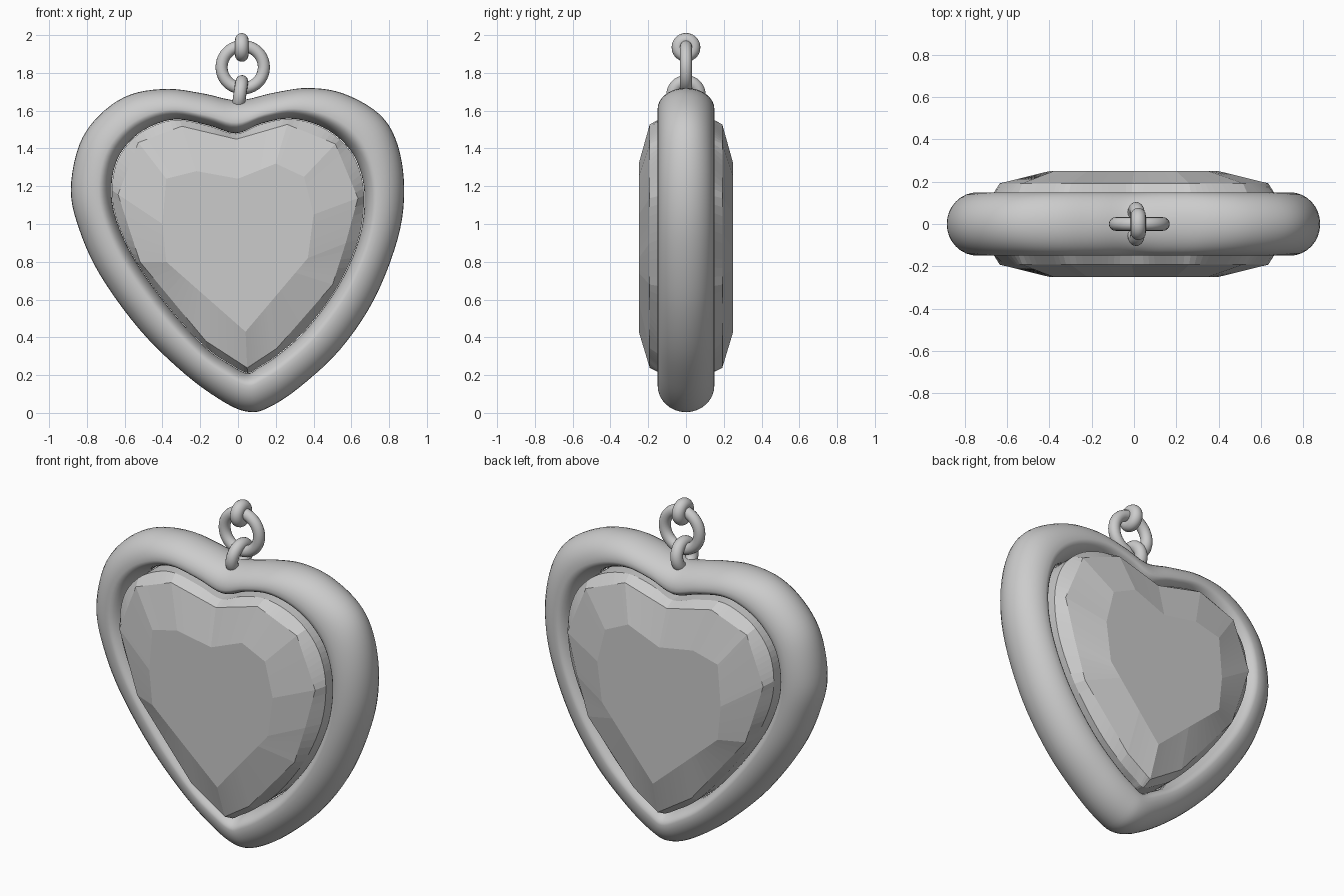
import bpy, bmesh, math
from mathutils import Vector

cube = bpy.data.objects.get("Cube")
if cube:
    bpy.data.objects.remove(cube)

grey = bpy.data.materials.new("plain_grey")
grey.use_nodes = True
grey.diffuse_color = (0.6, 0.6, 0.6, 1)
grey.node_tree.nodes["Principled BSDF"].inputs["Base Color"].default_value = (0.6, 0.6, 0.6, 1)

# Heart outlines in (x, z), counter-clockwise from the tip: outer rim and gem opening
OUTER = [(.06, .005), (.165, .03), (.325, .135), (.54, .335), (.72, .6), (.845, .92),
         (.88, 1.18), (.845, 1.42), (.75, 1.58), (.56, 1.69), (.37, 1.72), (.19, 1.695),
         (0, 1.655), (-.18, 1.69), (-.37, 1.715), (-.57, 1.685), (-.73, 1.58), (-.84, 1.42),
         (-.885, 1.18), (-.84, .97), (-.73, .73), (-.52, .44), (-.28, .205), (-.07, .055)]
INNER = [(.05, .21), (.11, .24), (.21, .305), (.36, .44), (.53, .67), (.64, .92),
         (.67, 1.15), (.63, 1.33), (.54, 1.45), (.42, 1.525), (.27, 1.558), (.12, 1.53),
         (-.01, 1.48), (-.15, 1.52), (-.31, 1.553), (-.43, 1.53), (-.55, 1.46), (-.64, 1.34),
         (-.67, 1.18), (-.64, 1.01), (-.54, .8), (-.36, .55), (-.17, .345), (-.04, .255)]
# Corners of the flat gem table, keyed by outline point
TABLE = {0: (.04, .43), 5: (.37, .82), 6: (.4, 1.05), 8: (.35, 1.25), 10: (.2, 1.32),
         12: (0, 1.24), 14: (-.22, 1.28), 16: (-.38, 1.24), 18: (-.4, 1), 20: (-.38, .8)}
STEPS = 5


def smooth_loop(points):
    """Closed Catmull-Rom curve through the points."""
    p = [Vector(q) for q in points]
    n, out = len(p), []
    for i in range(n):
        a, b, c, d = (p[(i + k) % n] for k in (-1, 0, 1, 2))
        for s in range(STEPS):
            t = s / STEPS
            out.append(b + (c - a) * t / 2 + (2 * a - 5 * b + 4 * c - d) * t * t / 2
                       + (3 * b - a - 3 * c + d) * t ** 3 / 2)
    return out


def straight_loop(corners):
    """Closed polygon through keyed corners, sampled like smooth_loop."""
    keys = sorted(corners)
    out = []
    for a, b in zip(keys, keys[1:] + [len(INNER)]):
        p, q = Vector(corners[a]), Vector(corners[b % len(INNER)])
        count = (b - a) * STEPS
        out += [p.lerp(q, s / count) for s in range(count)]
    return out


def loft(name, rings, closed):
    """Skin a list of (loop, y) rings, joining ends or capping them."""
    bm = bmesh.new()
    rows = [[bm.verts.new((p.x, y, p.y)) for p in loop] for loop, y in rings]
    pairs = list(zip(rows, rows[1:]))
    if closed:
        pairs.append((rows[-1], rows[0]))
    else:
        bm.faces.new(rows[0])
        bm.faces.new(rows[-1])
    for a, b in pairs:
        for i in range(len(a)):
            j = (i + 1) % len(a)
            bm.faces.new((a[i], a[j], b[j], b[i]))
    bmesh.ops.recalc_face_normals(bm, faces=bm.faces)
    mesh = bpy.data.meshes.new(name)
    bm.to_mesh(mesh)
    bm.free()
    mesh.materials.append(grey)
    obj = bpy.data.objects.new(name, mesh)
    bpy.context.collection.objects.link(obj)
    return obj


def blend(a, b, t):
    return [p.lerp(q, t) for p, q in zip(a, b)]


# Frame: broad round outside, tighter rounding into the opening
outer, inner = smooth_loop(OUTER), smooth_loop(INNER)
section = []
for k in range(32):
    a = math.tau * k / 32
    reach = 0.68 if math.cos(a) < 0 else 0.32
    section.append((blend(outer, inner, 0.68 + reach * math.cos(a)), 0.15 * math.sin(a)))
frame = loft("heart_frame", section, True)
frame.data.shade_smooth()

# Gem: smooth girdle, bevelled crown facets and a flat table on both sides
table = straight_loop(TABLE)
facet_line = straight_loop({i: INNER[i] for i in range(0, len(INNER), 2)})
girdle = blend(inner, table, 0.01)
crown = blend(facet_line, table, 0.13)
loft("heart_gem", [(table, -.25), (crown, -.192), (girdle, -.14),
                   (girdle, .14), (crown, .192), (table, .25)], False)


# Hanging rings
def ring(name, location, rotation, major, minor):
    bpy.ops.mesh.primitive_torus_add(location=location, rotation=rotation, major_radius=major,
                                     minor_radius=minor, major_segments=40, minor_segments=16)
    obj = bpy.context.object
    obj.name = name
    obj.data.materials.append(grey)
    obj.data.shade_smooth()


quarter = math.pi / 2
ring("lower_loop", (.01, 0, 1.685), (0, quarter + .15, 0), .07, .034)
ring("middle_ring", (.025, 0, 1.83), (quarter, 0, 0), .112, .032)
ring("top_loop", (.02, 0, 1.935), (0, quarter, 0), .036, .039 - .01 * .5)
ring("top_knot", (.02, 0, 1.935), (0, quarter, 0), .04, .036)
